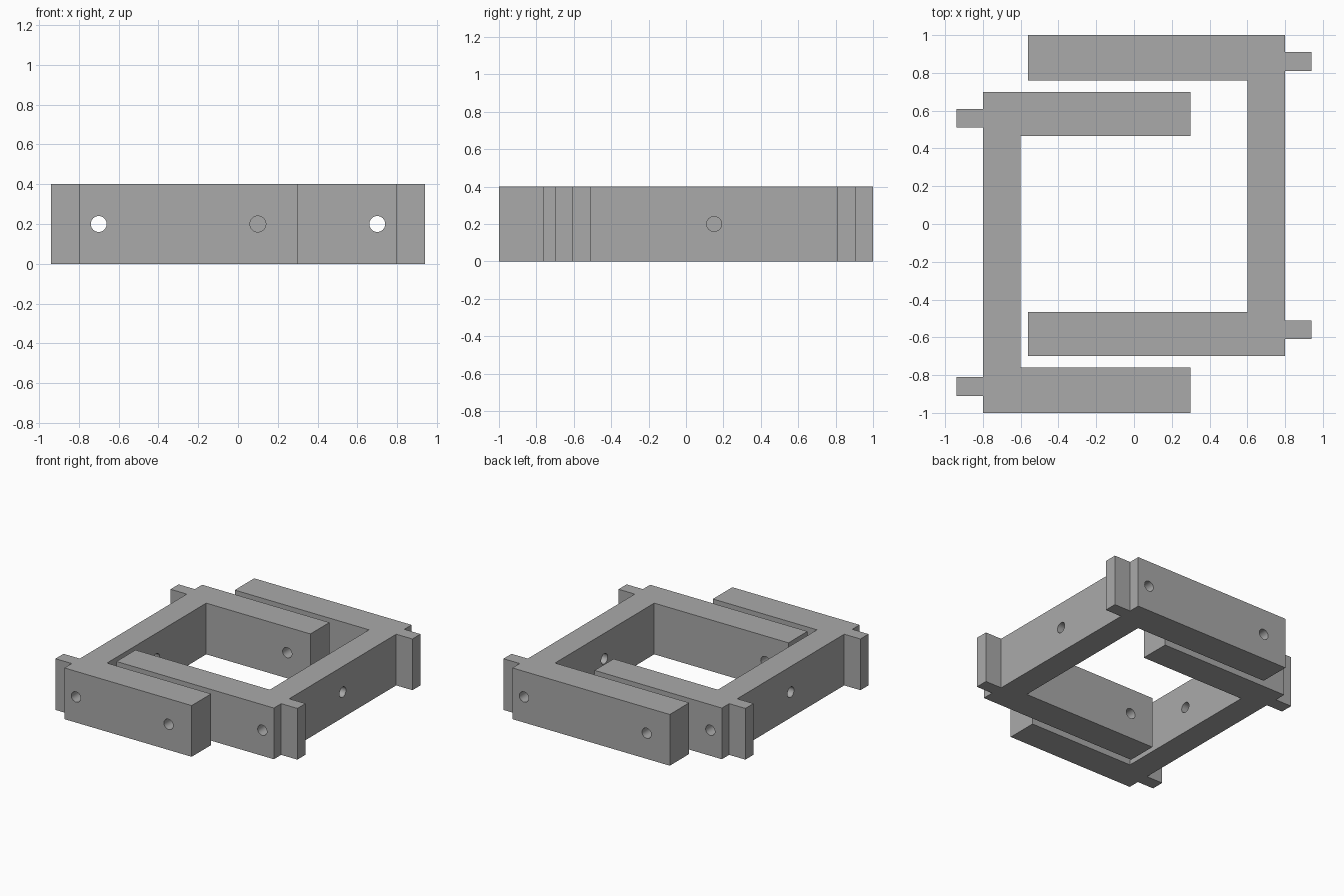
import bpy
import bmesh
from math import radians, pi
from mathutils import Matrix

cube = bpy.data.objects.get("Cube")
if cube:
    bpy.data.objects.remove(cube, do_unlink=True)

HEIGHT = 0.4
BORE_RADIUS = 0.04

grey = bpy.data.materials.new("plain grey")
grey.use_nodes = True
grey.diffuse_color = (0.4, 0.4, 0.4, 1)
grey.node_tree.nodes["Principled BSDF"].inputs["Base Color"].default_value = (0.4, 0.4, 0.4, 1)


def make_object(name, bm):
    mesh = bpy.data.meshes.new(name)
    bm.to_mesh(mesh)
    bm.free()
    obj = bpy.data.objects.new(name, mesh)
    bpy.context.collection.objects.link(obj)
    return obj


def make_bore(name, x, y, length, axis):
    """Cylinder cutter lying along x or y at mid height."""
    bm = bmesh.new()
    turn = Matrix.Rotation(pi / 2, 4, "Y" if axis == "x" else "X")
    bmesh.ops.create_cone(bm, cap_ends=True, segments=32, radius1=BORE_RADIUS,
                          radius2=BORE_RADIUS, depth=length,
                          matrix=Matrix.Translation((x, y, HEIGHT / 2)) @ turn)
    cutter = make_object(name, bm)
    cutter.hide_render = True
    return cutter


def make_bracket(name, arm_end, turned):
    """C-shaped bracket with two arms and two outer tabs, drilled through."""
    outline = [(-0.8, -1), (arm_end, -1), (arm_end, -0.76), (-0.6, -0.76),
               (-0.6, 0.465), (arm_end, 0.465), (arm_end, 0.7), (-0.8, 0.7)]
    for y in (0.56, -0.86):  # tabs on the outer side
        outline += [(-0.8, y + 0.05), (-0.94, y + 0.05), (-0.94, y - 0.05), (-0.8, y - 0.05)]
    bm = bmesh.new()
    face = bm.faces.new([bm.verts.new((x, y, 0)) for x, y in outline])
    top = bmesh.ops.extrude_face_region(bm, geom=[face])
    bmesh.ops.translate(bm, vec=(0, 0, HEIGHT),
                        verts=[v for v in top["geom"] if isinstance(v, bmesh.types.BMVert)])
    bmesh.ops.recalc_face_normals(bm, faces=bm.faces)
    bracket = make_object(name, bm)
    bracket.data.materials.append(grey)

    # Bores: lengthwise through the web, through both arms, across the web
    cutters = [make_bore(name + "_web_bore", -0.7, -0.15, 2.2, "y"),
               make_bore(name + "_arm_bore", arm_end - 0.2, -0.15, 2.2, "y"),
               make_bore(name + "_cross_bore", -0.7, -0.15, 0.4, "x")]
    bpy.context.view_layer.objects.active = bracket
    for cutter in cutters:
        mod = bracket.modifiers.new("bore", "BOOLEAN")
        mod.operation = "DIFFERENCE"
        mod.solver = "EXACT"
        mod.object = cutter
        bpy.ops.object.modifier_apply(modifier=mod.name)
        bpy.data.objects.remove(cutter, do_unlink=True)

    if turned:
        bracket.data.transform(Matrix.Rotation(pi, 4, "Z"))
    bpy.ops.object.select_all(action="DESELECT")
    bracket.select_set(True)
    bpy.ops.object.shade_smooth_by_angle(angle=radians(30))


make_bracket("left_bracket", 0.3, False)
make_bracket("right_bracket", 0.56, True)
